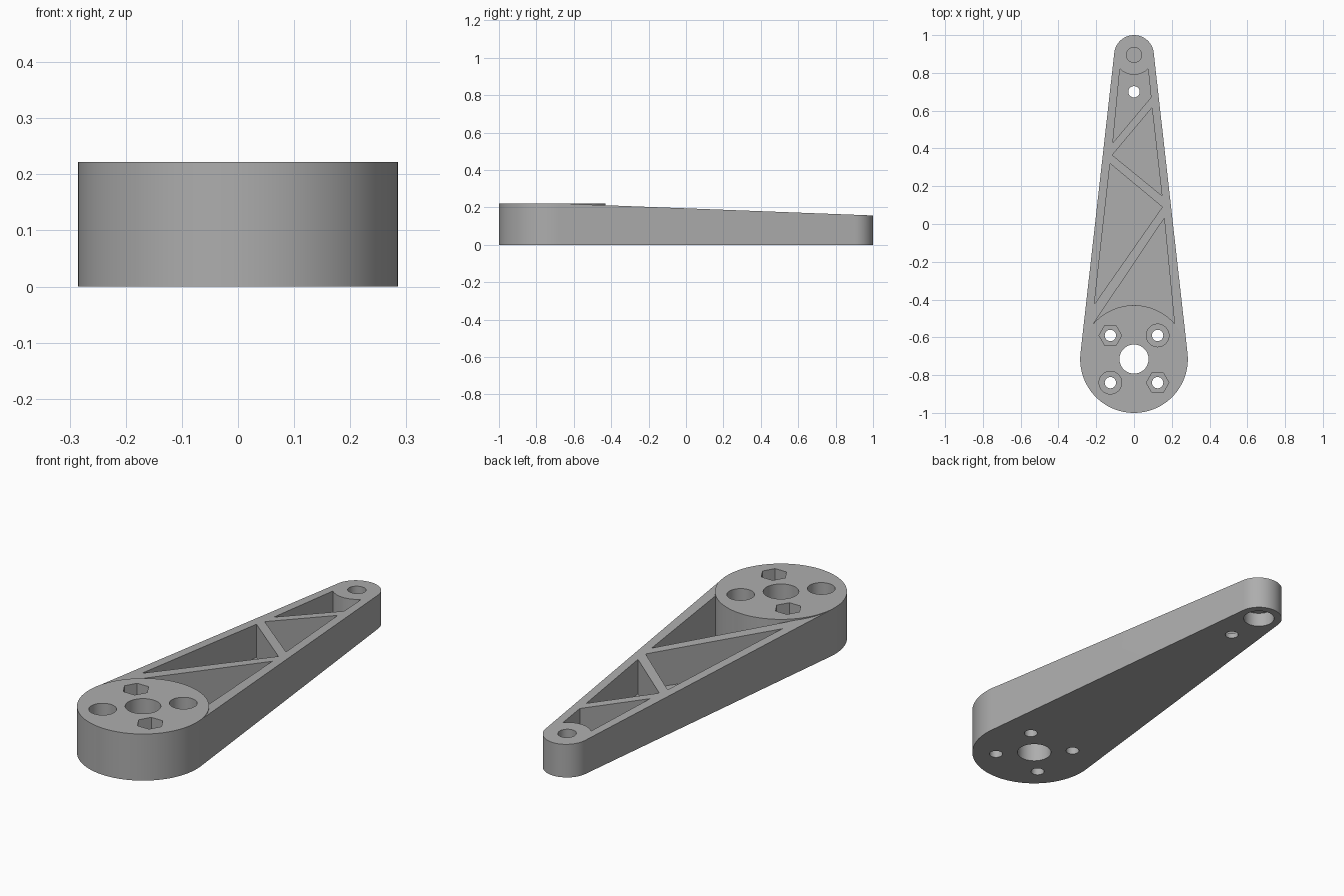
import bpy, bmesh
from math import sin, cos, pi, asin

if "Cube" in bpy.data.objects:
    bpy.data.objects.remove(bpy.data.objects["Cube"])

HUB_Y, HUB_R, HUB_H = -0.715, 0.285, 0.222
TIP_Y, TIP_R = 0.895, 0.105
FLOOR = 0.025
TANGENT = asin((HUB_R - TIP_R) / (TIP_Y - HUB_Y))

grey = bpy.data.materials.new("grey plastic")
grey.use_nodes = True
grey.diffuse_color = (0.42, 0.42, 0.42, 1)
grey.node_tree.nodes["Principled BSDF"].inputs["Base Color"].default_value = (0.42, 0.42, 0.42, 1)


def arc(cx, cy, r, start, end, steps):
    return [(cx + r * cos(start + (end - start) * i / steps),
             cy + r * sin(start + (end - start) * i / steps)) for i in range(steps + 1)]


def prism(name, outline, bottom, top):
    """Extrude an outline upward; bottom may be a function of y."""
    bm = bmesh.new()
    low = bottom if callable(bottom) else (lambda y: bottom)
    a = [bm.verts.new((x, y, low(y))) for x, y in outline]
    b = [bm.verts.new((x, y, top)) for x, y in outline]
    bm.faces.new(a[::-1])
    bm.faces.new(b)
    for i in range(len(a)):
        j = (i + 1) % len(a)
        bm.faces.new((a[i], a[j], b[j], b[i]))
    bmesh.ops.recalc_face_normals(bm, faces=bm.faces)
    mesh = bpy.data.meshes.new(name)
    bm.to_mesh(mesh)
    bm.free()
    obj = bpy.data.objects.new(name, mesh)
    bpy.context.collection.objects.link(obj)
    mesh.materials.append(grey)
    return obj


def cut(target, outline, bottom, top):
    cutter = prism("cutter", outline, bottom, top)
    cutter.hide_render = True
    mod = target.modifiers.new("cut", "BOOLEAN")
    mod.operation, mod.solver, mod.object = "DIFFERENCE", "EXACT", cutter
    bpy.context.view_layer.objects.active = target
    bpy.ops.object.modifier_apply(modifier=mod.name)
    bpy.data.objects.remove(cutter)


def hole(x, y, r, bottom, top, sides=48):
    cut(arm, arc(x, y, r, 0, 2 * pi, sides)[:-1], bottom, top)


# Tapered arm: two round ends joined by tangent sides
arm = prism("lever_arm",
            arc(0, TIP_Y, TIP_R, TANGENT, pi - TANGENT, 40)
            + arc(0, HUB_Y, HUB_R, pi - TANGENT, 2 * pi + TANGENT, 72), 0, HUB_H)

# Sloped top, leaving the round hub standing flat
edge = arc(0, HUB_Y, HUB_R, TANGENT, pi - TANGENT, 64)
y0 = edge[0][1]
cut(arm, edge + [(-0.5, y0), (-0.5, 1.2), (0.5, 1.2), (0.5, y0)],
    lambda y: HUB_H - 0.0382 * (y + 0.70), 0.5)

# Pockets between the diagonal braces
hub_edge = arc(0, HUB_Y, HUB_R, pi - 0.72, 0.72, 40)
tip_edge = arc(0, TIP_Y, TIP_R, pi + 0.78, 2 * pi - 0.78, 20)
for pocket in (
    tip_edge + [(0.09, 0.67), (-0.112, 0.43)],
    [(0.095, 0.615), (-0.115, 0.365), (0.148, 0.15)],
    [(-0.127, 0.32), (0.15, 0.09), (-0.21, -0.425)],
    hub_edge + [(0.16, 0.03)],
):
    cut(arm, pocket, FLOOR, 0.5)

# Hub bore and four bolt holes, alternating hex and round recesses
hole(0, HUB_Y, 0.077, -0.1, 0.5, 64)
for sx in (-1, 1):
    for sy in (-1, 1):
        x, y = sx * 0.125, HUB_Y + sy * 0.125
        hole(x, y, 0.03, -0.1, 0.5, 32)
        hole(x, y, 0.06, 0.08, 0.5, 6 if sx != sy else 48)

# Tip: blind hole on top, wide recess underneath, small hole in the pocket floor
hole(0, TIP_Y, 0.04, 0.075, 0.5)
hole(0, TIP_Y, 0.07, -0.1, 0.068)
hole(0, 0.70, 0.03, -0.1, 0.5, 32)

bpy.ops.object.select_all(action="DESELECT")
arm.select_set(True)
bpy.context.view_layer.objects.active = arm
bpy.ops.object.shade_smooth_by_angle(angle=0.5)
